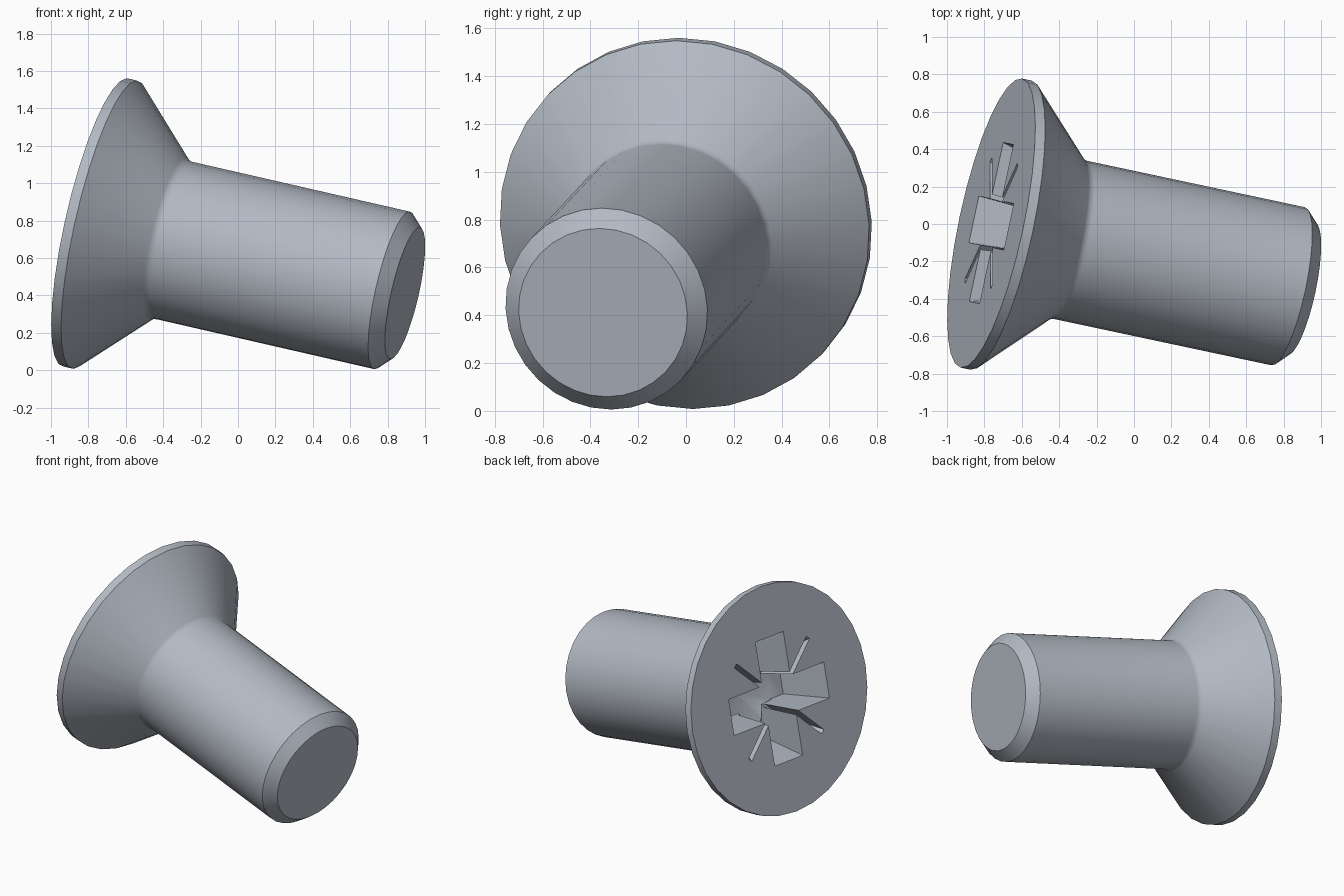
import bpy, bmesh, math
from mathutils import Matrix, Vector

if "Cube" in bpy.data.objects:
    bpy.data.objects.remove(bpy.data.objects["Cube"], do_unlink=True)

# Steel material
steel = bpy.data.materials.new("steel_grey")
steel.use_nodes = True
colour = (0.45, 0.49, 0.55, 1)
steel.diffuse_color = colour
steel.node_tree.nodes["Principled BSDF"].inputs["Base Color"].default_value = colour

# Tilted frame: local z runs from the head face to the tip, local y points upward
axis = Vector((0.954, -0.203, -0.2185)).normalized()
up = (Vector((0, 0, 1)) - axis.z * axis).normalized()
side = up.cross(axis)
frame = Matrix((side, up, axis)).transposed().to_4x4()
frame.translation = (-0.763, 0.005, 0.79)


def add_object(name, bm):
    bmesh.ops.recalc_face_normals(bm, faces=bm.faces)
    mesh = bpy.data.meshes.new(name)
    bm.to_mesh(mesh)
    bm.free()
    mesh.materials.append(steel)
    obj = bpy.data.objects.new(name, mesh)
    obj.matrix_world = frame
    bpy.context.collection.objects.link(obj)
    return obj


def lathe(name, profile, sides=32):
    """Turn (radius, depth) points around local z; zero radius closes an end."""
    bm = bmesh.new()
    verts = [bm.verts.new((r, 0, z)) for r, z in profile]
    edges = [bm.edges.new(pair) for pair in zip(verts, verts[1:])]
    bmesh.ops.spin(bm, geom=verts + edges, cent=(0, 0, 0), axis=(0, 0, 1),
                   angle=math.tau, steps=sides, use_merge=True)
    bmesh.ops.remove_doubles(bm, verts=bm.verts, dist=0.0001)
    return add_object(name, bm)


def slot(name, length, width, low_length, low_width, depth, angle):
    """Tapered bar across the head face; length and width are half sizes."""
    bm = bmesh.new()
    bmesh.ops.create_cube(bm, size=2)
    for v in bm.verts:
        if v.co.z > 0:
            v.co = (v.co.x * low_length, v.co.y * low_width, depth)
        else:
            v.co = (v.co.x * length, v.co.y * width, -0.004)
    bmesh.ops.rotate(bm, verts=bm.verts, cent=(0, 0, 0),
                     matrix=Matrix.Rotation(math.radians(angle), 3, "Z"))
    return add_object(name, bm)


# Countersunk head, shank and chamfered tip in one turned body
screw = lathe("countersunk_screw", [
    (0, 0), (0.79, 0), (0.79, 0.055), (0.447, 0.405), (0.435, 0.422),
    (0.432, 0.443), (0.432, 1.663), (0.361, 1.735), (0, 1.735)])

# Cross recess: two wide slots, two thin diagonal slots and a conical bottom
cutters = [lathe("recess_cone", [(0, 0.3), (0.25, 0.34), (0, 0.45)])]
for turn in (0, 90):
    cutters.append(slot("wide_slot", 0.436, 0.127, 0.335, 0.105, 0.35, turn))
    cutters.append(slot("thin_slot", 0.47, 0.017, 0.3, 0.012, 0.3, turn + 45))

bpy.ops.object.select_all(action="DESELECT")
screw.select_set(True)
bpy.context.view_layer.objects.active = screw
for cutter in cutters:
    cutter.hide_render = True
    cut = screw.modifiers.new("recess", "BOOLEAN")
    cut.operation = "DIFFERENCE"
    cut.solver = "EXACT"
    cut.object = cutter
    bpy.ops.object.modifier_apply(modifier=cut.name)
for cutter in cutters:
    bpy.data.objects.remove(cutter, do_unlink=True)

bpy.ops.object.shade_smooth_by_angle(angle=math.radians(32))
